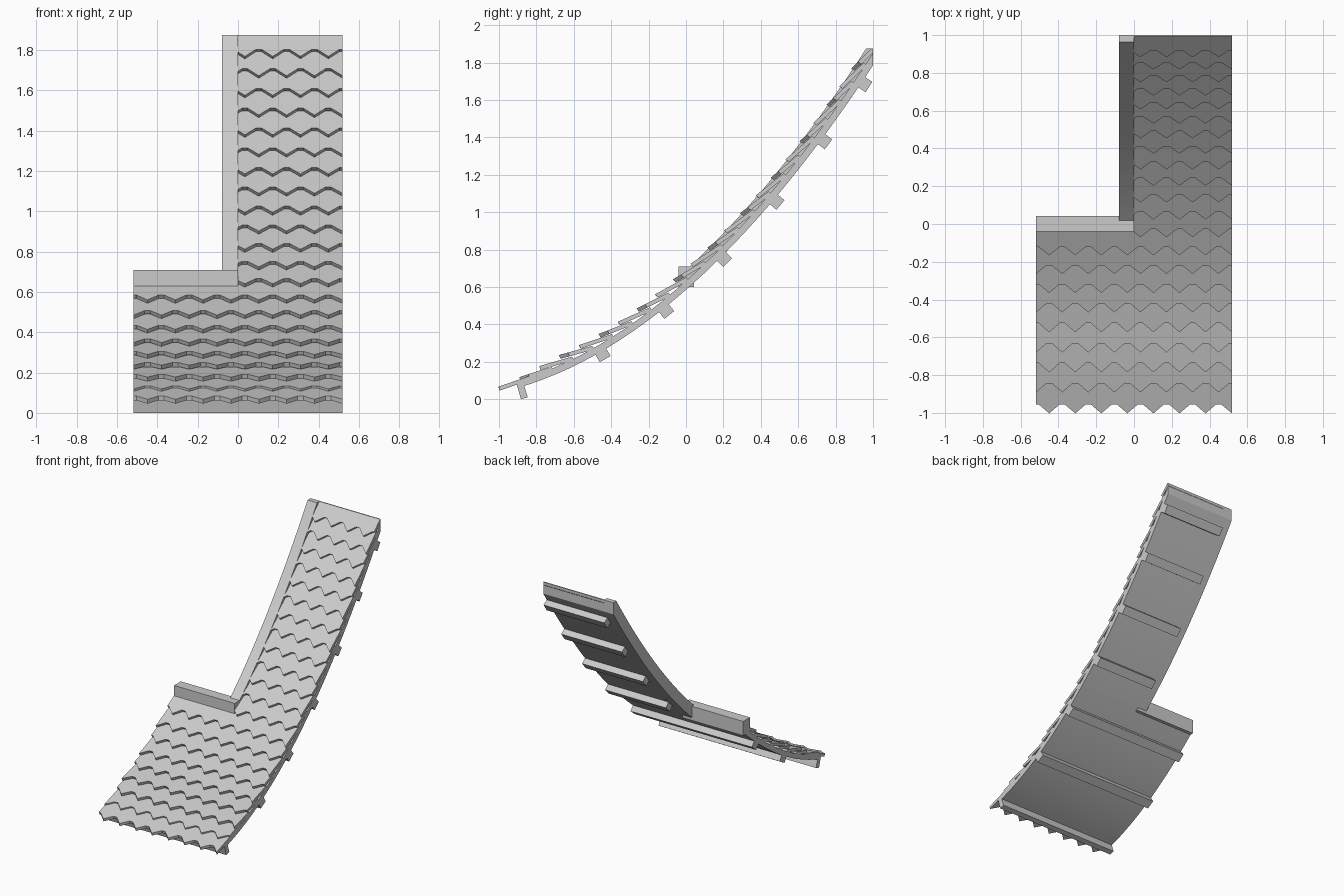
import bpy, bmesh
from math import sqrt, radians
from mathutils import Vector

if "Cube" in bpy.data.objects:
    bpy.data.objects.remove(bpy.data.objects["Cube"], do_unlink=True)

GREY = bpy.data.materials.new("plain_grey")
GREY.use_nodes = True
GREY.diffuse_color = (0.6, 0.6, 0.6, 1)
GREY.node_tree.nodes["Principled BSDF"].inputs["Base Color"].default_value = GREY.diffuse_color

HALF = 0.518     # half width of the roof
TOP = 1.875      # height of the level cut at the ridge


def on_curve(x, y, off):
    """Point at an offset square to the sweeping underside of the roof."""
    slope = 0.875 + 0.65 * y
    k = off / sqrt(1 + slope * slope)
    return Vector((x, y - slope * k, 0.585 + 0.875 * y + 0.325 * y * y + k))


def loft(name, strips, clip=False):
    """Join four-cornered sections into one closed solid per strip."""
    bm = bmesh.new()
    for sections in strips:
        rings = [[bm.verts.new(p) for p in s] for s in sections]
        for a, b in zip(rings, rings[1:]):
            for i in range(4):
                j = (i + 1) % 4
                bm.faces.new((a[i], a[j], b[j], b[i]))
        bm.faces.new(rings[0][::-1])
        bm.faces.new(rings[-1])
    if clip:
        for co, no in (((0, 1, 0), (0, 1, 0)), ((0, 0, TOP), (0, 0, 1))):
            geom = bm.verts[:] + bm.edges[:] + bm.faces[:]
            bmesh.ops.bisect_plane(bm, geom=geom, plane_co=co, plane_no=no, clear_outer=True)
            open_edges = [e for e in bm.edges if e.is_boundary]
            bmesh.ops.holes_fill(bm, edges=open_edges, sides=0)
    bmesh.ops.recalc_face_normals(bm, faces=bm.faces[:])
    mesh = bpy.data.meshes.new(name)
    bm.to_mesh(mesh)
    bm.free()
    mesh.materials.append(GREY)
    obj = bpy.data.objects.new(name, mesh)
    bpy.context.collection.objects.link(obj)
    bpy.ops.object.select_all(action="DESELECT")
    obj.select_set(True)
    bpy.context.view_layer.objects.active = obj
    bpy.ops.object.shade_smooth_by_angle(angle=radians(25))
    return obj


def curved_board(name, x0, x1, y0, y1, lo, hi, steps, clip=False):
    ys = [y0 + (y1 - y0) * i / steps for i in range(steps + 1)]
    loft(name, [[(on_curve(x0, y, lo), on_curve(x1, y, lo),
                  on_curve(x1, y, hi), on_curve(x0, y, hi)) for y in ys]], clip)


# Curved decks
curved_board("lower_deck", -HALF, HALF, -0.9, 0.04, 0, 0.036, 14)
curved_board("upper_deck", 0, HALF, 0.04, 1.1, 0, 0.036, 16, True)

# Rake beam along the open edge of the upper roof
curved_board("rake_beam", -0.08, 0, 0.03, 1.12, 0, 0.08, 18, True)

# Level beam closing the top of the lower roof
loft("level_beam", [[[Vector((x, y, z)) for y, z in
     ((-0.04, 0.6), (0.042, 0.6), (0.042, 0.71), (-0.04, 0.71))] for x in (-HALF, 0)]])

# Battens under the decks
curved_board("eave_batten", -HALF, HALF, -0.9, -0.865, -0.063, 0.01, 1)
for n, y in enumerate((-0.455, -0.118, 0.19, 0.47, 0.725, 0.94)):
    half = 0.033 / sqrt(1 + (0.875 + 0.65 * y) ** 2)
    curved_board(f"batten_{n + 1}", -HALF if y < 0 else 0, HALF,
                 y - half, y + half, -0.046, 0.005, 1)

# Overlapping tile courses with a toothed lower edge
PITCH = 0.138


def row_y(t):
    return -0.98 + 0.121 * t - 0.00135 * t * t


def tooth(x, shift):
    """Tooth height from 0 at the tip to 1 at the clipped notch."""
    phase = ((x + HALF) / PITCH + shift) % 1
    return min(1, abs(phase - 0.5) * 2 / 0.8)


def tile_course(t):
    y_low, y_next = row_y(t), row_y(t + 1)
    scale = 1 / sqrt(1 + (0.875 + 0.65 * y_low) ** 2)
    tip_off = min(0.088, 0.032 + 0.021 * t)
    tip, top = y_low - 0.016 * scale, y_next + 0.045 * scale
    if t < 9:
        x0 = -HALF
    else:
        x0 = 0
    shift = 0.5 * (t % 2)
    # Break the strip at every tip and at both notch corners
    marks = {x0, HALF}
    for k in range(-1, 10):
        for part in (0.1, 0.5, 0.9):
            x = (k + part - shift) * PITCH - HALF
            if x0 + 0.002 < x < HALF - 0.002:
                marks.add(x)
    head_off = min(0.05, 0.042 + 0.004 * t)
    sections = []
    for x in sorted(marks):
        outer_tip, outer_top = on_curve(x, tip, tip_off), on_curve(x, top, head_off)
        inner_tip, inner_top = on_curve(x, tip, tip_off - 0.022), on_curve(x, top, head_off - 0.022)
        f = tooth(x, shift) * 0.05 / (outer_top - outer_tip).length
        sections.append((inner_tip.lerp(inner_top, f), outer_tip.lerp(outer_top, f),
                         outer_top, inner_top))
    return sections


loft("tiles", [tile_course(t) for t in range(22)], True)
